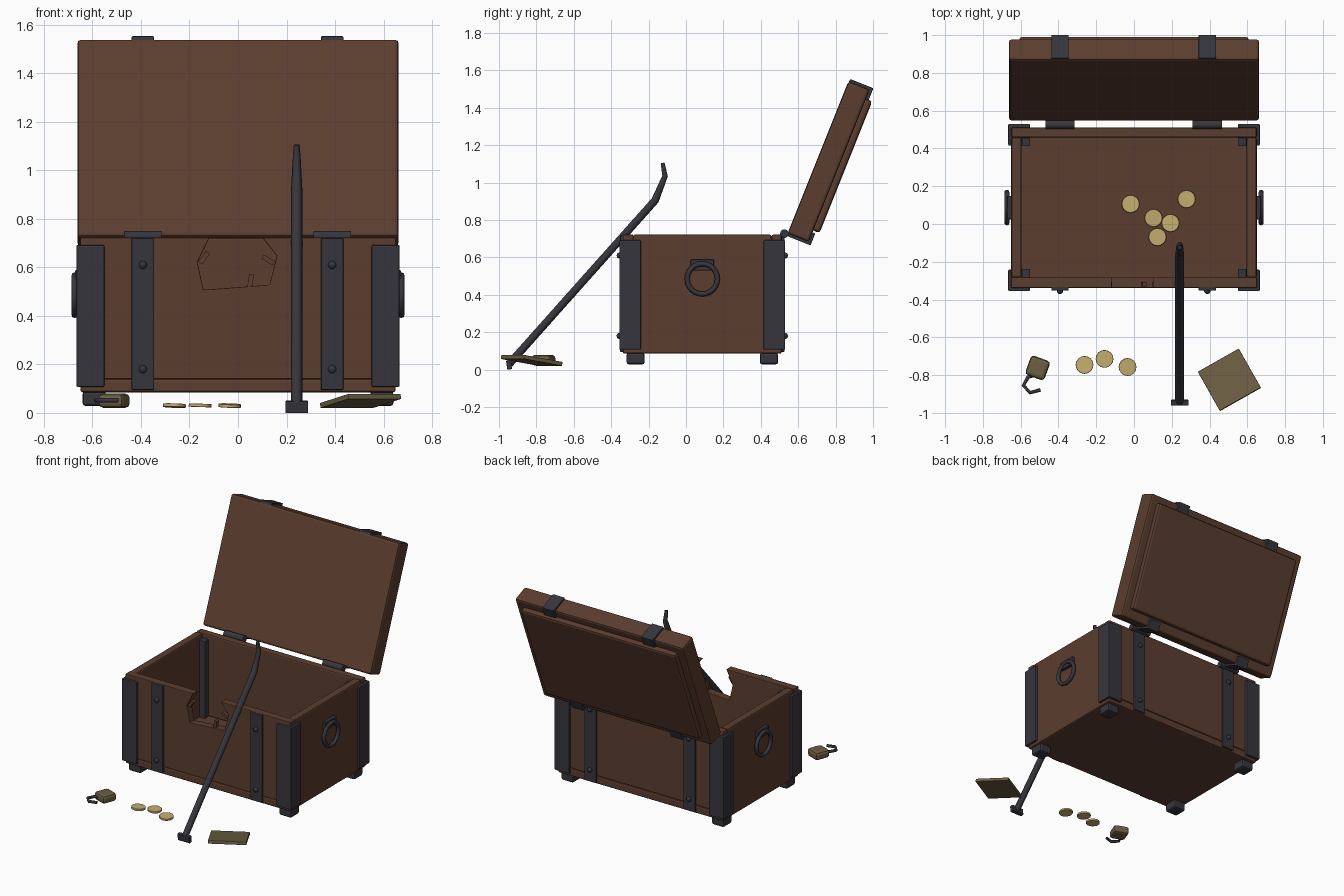
import bpy, bmesh, math
from mathutils import Matrix, Vector

old = bpy.data.objects.get("Cube")
if old:
    bpy.data.objects.remove(old, do_unlink=True)


def material(name, rgb):
    m = bpy.data.materials.new(name)
    m.use_nodes = True
    m.diffuse_color = (*rgb, 1)
    m.node_tree.nodes["Principled BSDF"].inputs["Base Color"].default_value = (*rgb, 1)
    return m


WOOD = material("brown wood", (0.105, 0.047, 0.028))
IRON = material("dark iron", (0.036, 0.036, 0.046))
BRASS = material("dull brass", (0.15, 0.115, 0.055))
GOLD = material("gold", (0.55, 0.42, 0.16))


def finish(name, bm, mat, matrix=None, bevel=0):
    if matrix:
        bmesh.ops.transform(bm, matrix=matrix, verts=bm.verts)
    bmesh.ops.recalc_face_normals(bm, faces=bm.faces)
    me = bpy.data.meshes.new(name)
    bm.to_mesh(me)
    bm.free()
    me.materials.append(mat)
    ob = bpy.data.objects.new(name, me)
    bpy.context.collection.objects.link(ob)
    if bevel:
        mod = ob.modifiers.new("Bevel", "BEVEL")
        mod.width, mod.segments = bevel, 2
    return ob


def box(name, lo, hi, mat, bevel=0.006, matrix=None):
    bm = bmesh.new()
    bmesh.ops.create_cube(bm, size=1)
    lo, hi = Vector(lo), Vector(hi)
    for v in bm.verts:
        v.co = (lo + hi) / 2 + v.co * (hi - lo)
    return finish(name, bm, mat, matrix, bevel)


def prism(name, outline, depth, mat, bevel=0, matrix=None):
    """Extrude a flat outline along local z."""
    bm = bmesh.new()
    face = bm.faces.new([bm.verts.new((a, b, 0)) for a, b in outline])
    new = bmesh.ops.extrude_face_region(bm, geom=[face])["geom"]
    for v in new:
        if isinstance(v, bmesh.types.BMVert):
            v.co.z += depth
    return finish(name, bm, mat, matrix, bevel)


def cylinder(name, radius, depth, mat, matrix, sides=16, bevel=0):
    bm = bmesh.new()
    bmesh.ops.create_cone(bm, cap_ends=True, segments=sides, radius1=radius,
                          radius2=radius, depth=depth)
    return finish(name, bm, mat, matrix, bevel)


def rod(name, points, radius, mat, tapers=None, resolution=1):
    cu = bpy.data.curves.new(name, "CURVE")
    cu.dimensions, cu.bevel_depth = "3D", radius
    cu.bevel_resolution, cu.use_fill_caps = resolution, True
    sp = cu.splines.new("POLY")
    sp.points.add(len(points) - 1)
    for i, p in enumerate(points):
        sp.points[i].co = (*p, 1)
        sp.points[i].radius = tapers[i] if tapers else 1
    cu.materials.append(mat)
    ob = bpy.data.objects.new(name, cu)
    bpy.context.collection.objects.link(ob)


def place(x, y, z, rx=0, ry=0, rz=0):
    rot = [Matrix.Rotation(math.radians(a), 4, ax) for a, ax in ((rz, "Z"), (rx, "X"), (ry, "Y"))]
    return Matrix.Translation((x, y, z)) @ rot[0] @ rot[1] @ rot[2]


# Chest body
X, Y0, Y1, ZB, ZT, T = 0.65, -0.338, 0.512, 0.085, 0.722, 0.055
YC = (Y0 + Y1) / 2
HY = Y1 - YC
box("chest_floor", (-X, Y0, ZB), (X, Y1, 0.14), WOOD, 0.01)
box("back_wall", (-X, Y1 - T, 0.14), (X, Y1, ZT), WOOD, 0.01)
for s, side in ((1, "left"), (-1, "right")):
    a, b = sorted((s * X, s * (X - T)))
    box(side + "_wall", (a, Y0 + T, 0.11), (b, Y1 - T, ZT), WOOD, 0.01)

# Front wall with a broken notch in its top edge
notch = [(0.10, ZT), (0.16, 0.647), (0.13, 0.528), (-0.142, 0.507), (-0.167, 0.62), (-0.118, ZT)]
prism("front_wall", [(-X, ZT), (-X, 0.14), (X, 0.14), (X, ZT)] + notch, T, WOOD, 0.004,
      place(0, Y0 + T, 0, rx=90))
for x, z, turn in ((0.125, 0.63, 60), (0.052, 0.545, -8), (-0.14, 0.64, -35)):
    box("splinter", (-0.01, -0.012, -0.027), (0.01, 0.012, 0.027), WOOD, 0,
        place(x, Y0 + 0.018, z, ry=-turn))

# Corner brackets, inner posts and feet
for sx in (1, -1):
    for sy in (1, -1):
        mirror = Matrix.Translation((0, YC, 0)) @ Matrix.Diagonal((sx, sy, 1, 1))
        e, h, w, t = X + 0.016, HY + 0.018, 0.115, 0.026
        ell = [(e, h), (e - w, h), (e - w, h - t), (e - t, h - t), (e - t, h - w), (e, h - w)]
        prism("corner_bracket", ell, 0.585, IRON, 0.006,
              mirror @ Matrix.Translation((0, 0, 0.107)))
        i, j = X - T, HY - T
        box("inner_post", (i - 0.045, j - 0.045, 0.14), (i, j, 0.69), IRON, 0.003, mirror)
        box("foot", (0.545, HY - 0.117, 0.028), (0.64, HY - 0.02, 0.09), IRON, 0.012, mirror)

# Straps with rivets, and hinges
for x in (-0.392, 0.388):
    for y, s, side in ((Y0, -1, "front"), (Y1, 1, "back")):
        a, b = sorted((y - s * 0.01, y + s * 0.014))
        box(side + "_strap", (x - 0.046, a, 0.095), (x + 0.046, b, 0.72), IRON, 0.004)
        for z in (0.18, 0.61):
            bm = bmesh.new()
            bmesh.ops.create_uvsphere(bm, u_segments=12, v_segments=8, radius=0.017)
            finish("rivet", bm, IRON, place(x, y + s * 0.016, z))
    cylinder("hinge", 0.023, 0.155, IRON, place(x, 0.526, 0.727, ry=90))

# Open lid, built flat and swung up about the hinge
LID = place(0, 0.543, 0.728, rx=68.2)
L, D = 0.877, 0.122
box("lid", (-0.662, 0, -D), (0.662, L, 0), WOOD, 0.014, LID)
box("lid_panel", (-0.608, 0.065, -0.158), (0.608, 0.825, -D + 0.01), WOOD, 0.016, LID)
for x in (-0.392, 0.388):
    for name, end, s in (("lid_clasp", L, 1), ("lid_hinge_plate", 0, -1)):
        p, q = sorted((end - s * 0.055, end + s * 0.014))
        r, t = sorted((end - s * 0.01, end + s * 0.014))
        box(name + "_flap", (x - 0.046, p, -D - 0.016), (x + 0.046, q, -D + 0.008), IRON, 0.004, LID)
        box(name + "_end", (x - 0.046, r, -D - 0.014), (x + 0.046, t, -0.004), IRON, 0.004, LID)

# Ring handles
for s in (1, -1):
    a, b = sorted((s * (X - 0.005), s * (X + 0.022)))
    box("handle_plate", (a, YC - 0.062, 0.53), (b, YC + 0.062, 0.588), IRON, 0.004)
    ring = [(s * 0.673, YC + 0.081 * math.cos(k * math.tau / 24),
             0.485 + 0.081 * math.sin(k * math.tau / 24)) for k in range(24)]
    rod("ring_handle", ring, 0.0135, IRON, resolution=2)
    bpy.data.curves[-1].name
for ob in bpy.data.objects:
    if ob.name.startswith("ring_handle"):
        ob.data.splines[0].use_cyclic_u = True

# Pry bar leaning on the front edge
rod("pry_bar", [(0.242, -0.945, 0.03), (0.242, -0.165, 0.905), (0.242, -0.112, 1.035),
                (0.242, -0.125, 1.105)], 0.024, IRON, [1, 1, 0.72, 0.5])
box("pry_bar_foot", (-0.047, -0.013, -0.024), (0.047, 0.013, 0.024), IRON, 0.003,
    place(0.242, -0.946, 0.025, rx=8))

# Fallen lock plate
box("lock_plate", (-0.125, -0.12, -0.011), (0.125, 0.12, 0.011), BRASS, 0.003,
    place(0.505, -0.825, 0.049, rx=-9, rz=29.5))

# Padlock with broken shackle
box("padlock_body", (-0.054, -0.054, -0.029), (0.054, 0.054, 0.029), BRASS, 0.018,
    place(-0.51, -0.762, 0.05, rz=-20))
rod("shackle", [(-0.53, -0.80, 0.052), (-0.562, -0.812, 0.052), (-0.585, -0.855, 0.052),
                (-0.55, -0.893, 0.052), (-0.495, -0.878, 0.052)], 0.01, IRON)

# Coins outside and inside
coins = [(-0.262, -0.746, 0.03), (-0.156, -0.714, 0.031), (-0.034, -0.757, 0.03),
         (-0.018, 0.106, 0.15), (0.278, 0.132, 0.15), (0.103, 0.032, 0.15),
         (0.193, 0.005, 0.15), (0.124, -0.069, 0.15)]
for k, c in enumerate(coins):
    cylinder("coin", 0.047, 0.014, GOLD, place(*c, rx=3 * (k % 3 - 1), ry=2), 16, 0.002)

# Smooth the round parts
for ob in bpy.data.objects:
    if ob.name.startswith(("rivet", "hinge", "coin")):
        ob.data.shade_smooth()
        ob.data.set_sharp_from_angle(angle=math.radians(40))
